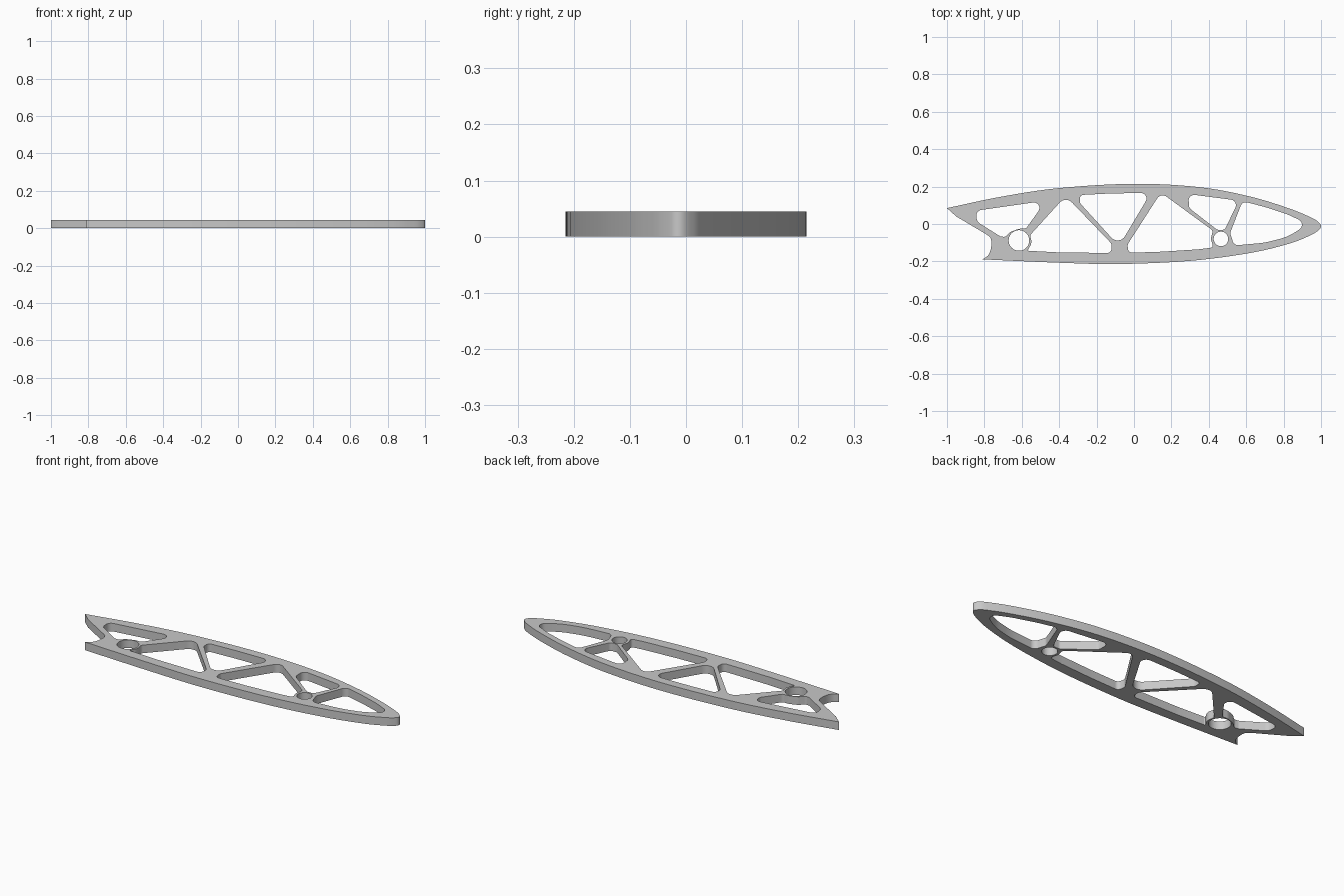
import bpy
import bmesh
import math
from mathutils import Vector

cube = bpy.data.objects.get("Cube")
if cube:
    bpy.data.objects.remove(cube, do_unlink=True)

THICKNESS = 0.045


def smooth_path(points, steps=6):
    """Sample a Catmull-Rom path through open points."""
    pts = [Vector(p) for p in points]
    pts = [2 * pts[0] - pts[1]] + pts + [2 * pts[-1] - pts[-2]]
    path = []
    for a, b, c, d in zip(pts, pts[1:], pts[2:], pts[3:]):
        for i in range(steps):
            t = i / steps
            path.append(0.5 * (2 * b + (c - a) * t + (2 * a - 5 * b + 4 * c - d) * t * t
                               + (3 * b - a - 3 * c + d) * t ** 3))
    return path + [pts[-2]]


def rounded_polygon(corners, steps=8):
    """Replace each (x, y, radius) corner with a tangent arc."""
    path = []
    for i, (x, y, radius) in enumerate(corners):
        corner = Vector((x, y))
        before = Vector(corners[i - 1][:2]) - corner
        after = Vector(corners[(i + 1) % len(corners)][:2]) - corner
        half = before.angle(after) / 2
        reach = min(radius / math.tan(half), 0.48 * before.length, 0.48 * after.length)
        radius = reach * math.tan(half)
        u, v = before.normalized(), after.normalized()
        inward = (u + v).normalized()
        centre = corner + inward * radius / math.sin(half)
        # Sweep evenly between the two tangent points
        side = (v - u).normalized()
        sweep = math.pi / 2 - half
        for k in range(steps + 1):
            angle = sweep * (2 * k / steps - 1)
            path.append(centre + radius * (side * math.sin(angle) - inward * math.cos(angle)))
    return path


def circle(x, y, radius, sides=40):
    turn = math.tau / sides
    return [Vector((x + radius * math.cos(k * turn), y + radius * math.sin(k * turn)))
            for k in range(sides)]


# Outer airfoil edge, from the upper tail around the nose to the lower tail
edge = smooth_path([
    (-1, 0.085), (-0.715, 0.145), (-0.4, 0.192), (0, 0.215), (0.35, 0.197),
    (0.62, 0.147), (0.83, 0.083), (0.95, 0.033), (0.988, 0.008), (1, -0.014),
    (0.985, -0.035), (0.94, -0.062), (0.83, -0.105), (0.62, -0.155),
    (0.3, -0.197), (-0.08, -0.214), (-0.4, -0.207), (-0.81, -0.189)])
# Curved notch at the tail
notch = smooth_path([(-0.81, -0.189), (-0.782, -0.17), (-0.767, -0.14),
                     (-0.762, -0.1), (-0.768, -0.073), (-0.785, -0.058)], 4)
outline = edge + notch[1:] + [Vector((-0.95, 0.04))]

# Lightening holes between the struts
tail_hole = [(-0.845, 0.071, 0.035), (-0.47, 0.125, 0.03), (-0.578, -0.025, 0.02),
             (-0.615, -0.025, 0.06), (-0.66, -0.042, 0.03), (-0.69, -0.07, 0.02),
             (-0.715, -0.066, 0.02), (-0.84, 0.012, 0.04)]
rear_lower_hole = [(-0.365, 0.15, 0.045), (-0.556, -0.06, 0.02), (-0.545, -0.1, 0.05),
                   (-0.57, -0.143, 0.005), (-0.4, -0.152, 0.3), (-0.12, -0.155, 0.03),
                   (-0.12, -0.105, 0.03)]
middle_upper_hole = [(-0.29, 0.155, 0.03), (-0.13, 0.163, 0.5), (0.09, 0.167, 0.03),
                     (-0.08, -0.118, 0.045), (-0.29, 0.113, 0.03)]
front_lower_hole = [(0.144, 0.168, 0.035), (-0.035, -0.11, 0.03), (-0.03, -0.154, 0.03),
                    (0.15, -0.148, 0.5), (0.35, -0.135, 0.5), (0.425, -0.125, 0.012),
                    (0.41, -0.08, 0.05), (0.422, -0.035, 0.02)]
front_upper_hole = [(0.29, 0.16, 0.03), (0.56, 0.125, 0.03), (0.485, -0.031, 0.02),
                    (0.445, -0.031, 0.02), (0.295, 0.085, 0.03)]
nose_hole = [(0.58, 0.122, 0.03), (0.7, 0.091, 0.5), (0.82, 0.052, 0.3),
             (0.93, 0, 0.03), (0.82, -0.07, 0.3), (0.7, -0.1, 0.5),
             (0.535, -0.115, 0.03), (0.514, -0.048, 0.03)]

loops = [outline]
for hole in (tail_hole, rear_lower_hole, middle_upper_hole,
             front_lower_hole, front_upper_hole, nose_hole):
    loops.append(rounded_polygon(hole))

# Round spar holes
loops.append(circle(-0.615, -0.088, 0.055))
loops.append(circle(0.465, -0.08, 0.039))

# Filled and extruded profile
profile = bpy.data.curves.new("rib_profile", "CURVE")
profile.dimensions = "2D"
profile.fill_mode = "BOTH"
profile.extrude = THICKNESS / 2
for loop in loops:
    spline = profile.splines.new("POLY")
    spline.points.add(len(loop) - 1)
    for point, co in zip(spline.points, loop):
        point.co = (co.x, co.y, 0, 1)
    spline.use_cyclic_u = True

rib = bpy.data.objects.new("wing_rib", profile)
bpy.context.collection.objects.link(rib)
bpy.ops.object.select_all(action="DESELECT")
rib.select_set(True)
bpy.context.view_layer.objects.active = rib
bpy.ops.object.convert(target="MESH")
rib = bpy.context.object
rib.name = "wing_rib"

# Weld the faces to the rim and rest the rib on the ground
bm = bmesh.new()
bm.from_mesh(rib.data)
bmesh.ops.remove_doubles(bm, verts=bm.verts, dist=0.0001)
bmesh.ops.recalc_face_normals(bm, faces=bm.faces)
bmesh.ops.translate(bm, verts=bm.verts, vec=(0, 0, THICKNESS / 2))
bm.to_mesh(rib.data)
bm.free()

# Plain grey finish
grey = bpy.data.materials.new("plain grey")
grey.use_nodes = True
colour = (0.58, 0.58, 0.58, 1)
grey.diffuse_color = colour
grey.node_tree.nodes["Principled BSDF"].inputs["Base Color"].default_value = colour
rib.data.materials.clear()
rib.data.materials.append(grey)
bpy.ops.object.shade_smooth_by_angle(angle=math.radians(30))
